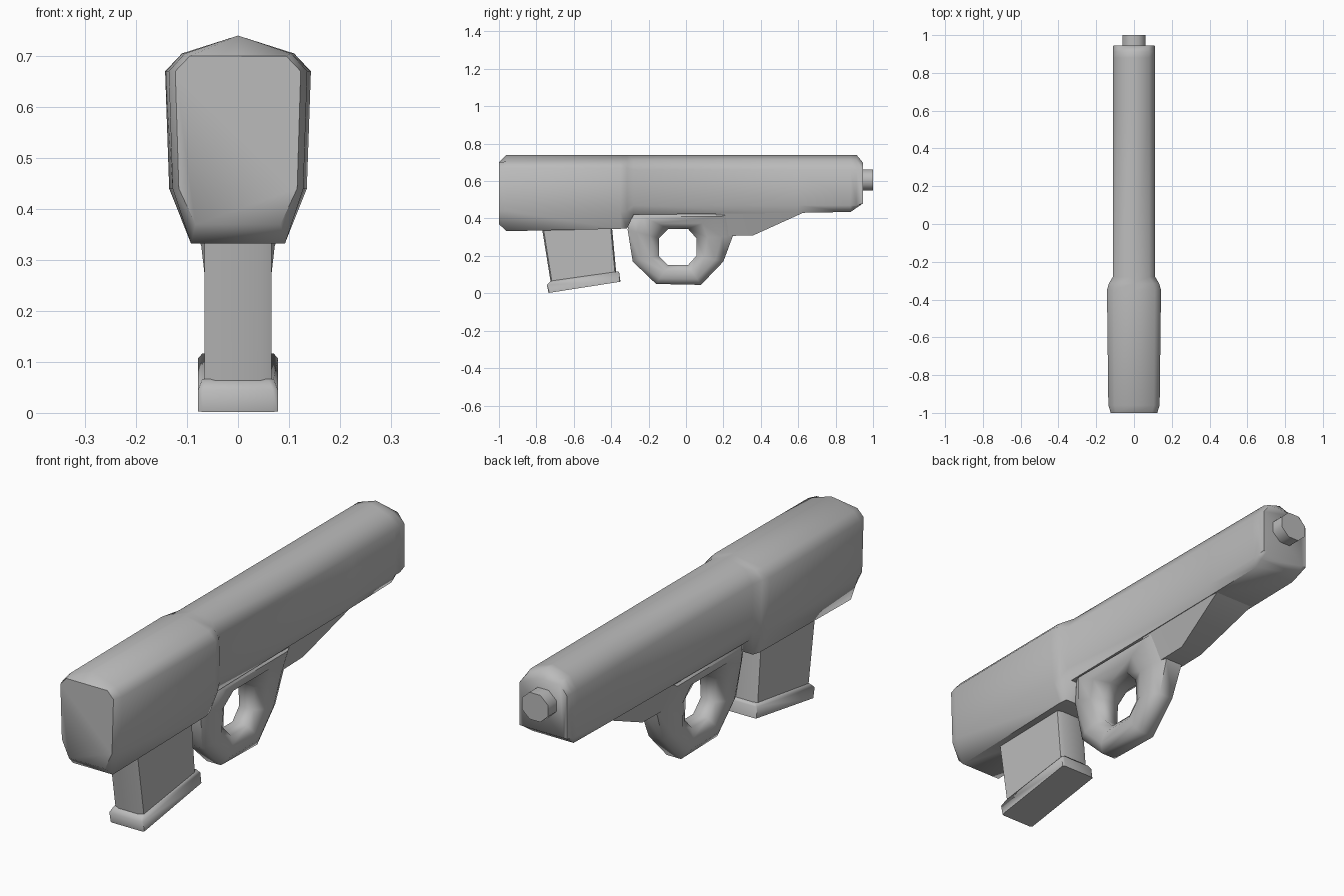
import bpy, bmesh, math

cube = bpy.data.objects.get("Cube")
if cube:
    bpy.data.objects.remove(cube, do_unlink=True)

grey = bpy.data.materials.new("plain_grey")
grey.use_nodes = True
colour = (0.5, 0.5, 0.5, 1)
grey.diffuse_color = colour
grey.node_tree.nodes["Principled BSDF"].inputs["Base Color"].default_value = colour


def loft(name, rings, closed=False, angle=60):
    """Skin a list of equal rings; cap the ends unless the loft closes on itself."""
    bm = bmesh.new()
    loops = [[bm.verts.new(p) for p in ring] for ring in rings]
    n = len(loops[0])
    pairs = list(zip(loops, loops[1:]))
    if closed:
        pairs.append((loops[-1], loops[0]))
    else:
        bm.faces.new(loops[0])
        bm.faces.new(loops[-1])
    for a, b in pairs:
        for i in range(n):
            j = (i + 1) % n
            bm.faces.new((a[i], a[j], b[j], b[i]))
    bmesh.ops.recalc_face_normals(bm, faces=bm.faces)
    mesh = bpy.data.meshes.new(name)
    bm.to_mesh(mesh)
    bm.free()
    mesh.materials.append(grey)
    obj = bpy.data.objects.new(name, mesh)
    bpy.context.collection.objects.link(obj)
    bpy.ops.object.select_all(action='DESELECT')
    obj.select_set(True)
    bpy.context.view_layer.objects.active = obj
    bpy.ops.object.shade_smooth_by_angle(angle=math.radians(angle))
    return obj


def mirrored(half, y, scale=1, low=0, high=1):
    """Full cross-section from its +x half, with its height limited."""
    full = half + [(-x, z) for x, z in reversed(half) if x > 0]
    return [(x * scale, y, min(max(z, low), high)) for x, z in full]


# Main body: wide forward shroud stepping down to a slim rear
wide = [(0, 0.74), (0.11, 0.705), (0.143, 0.67), (0.135, 0.44), (0.097, 0.332)]
slim = [(0, 0.74), (0.08, 0.713), (0.112, 0.66), (0.112, 0.47), (0.095, 0.42)]
loft("body", [
    mirrored(wide, -1.0, 0.86, 0.37, 0.70),
    mirrored(wide, -0.96, 0.95),
    mirrored(wide, -0.35, 1.0, 0.345),
    mirrored(wide, -0.315, 0.93, 0.347),
    mirrored(slim, -0.28),
    mirrored(slim, 0.6, 1, 0.43),
    mirrored(slim, 0.88, 1, 0.435),
    mirrored(slim, 0.912, 1, 0.457),
    mirrored(slim, 0.945, 0.98, 0.48, 0.70),
])

# Rear stub
loft("rear_stub", [
    [(r * math.cos(math.tau * (i + 0.5) / 8), y,
      0.605 + r * 0.92 * math.sin(math.tau * (i + 0.5) / 8)) for i in range(8)]
    for y, r in ((0.9, 0.066), (1.0, 0.066))
])


# Ring guard: outer and inner outlines joined by a rounded section
def guard_width(z):
    return 0.055 + max(0, z - 0.27) * 0.3


outer = [(-0.29, 0.44), (-0.312, 0.34), (-0.285, 0.17), (-0.16, 0.05),
         (0.08, 0.045), (0.2, 0.17), (0.25, 0.305), (0.27, 0.44)]
inner = [(-0.095, 0.345), (-0.145, 0.295), (-0.145, 0.2), (-0.095, 0.15),
         (0.01, 0.15), (0.055, 0.2), (0.055, 0.295), (0.01, 0.345)]
section = [(0.6, 0), (1, 0.3), (1, 0.7), (0.6, 1), (-0.6, 1), (-1, 0.7), (-1, 0.3), (-0.6, 0)]
rings = []
for (oy, oz), (iy, iz) in zip(outer, inner):
    ring = []
    for side, t in section:
        z = oz + (iz - oz) * t
        ring.append((side * guard_width(z), oy + (iy - oy) * t, z))
    rings.append(ring)
loft("ring_guard", rings, closed=True)

# Sloped rib running from the guard back to the body
loft("under_rib", [
    [(-0.1, y, 0.45), (-w, y, z), (w, y, z), (0.1, y, 0.45)]
    for y, z, w in ((0.16, 0.305, 0.05), (0.36, 0.31, 0.05), (0.63, 0.432, 0.09))
])


# Slanted forward handle with bevelled corners, and its foot plate
def slab(w, front, back, cut):
    """Bevelled rectangle between a front and a back (y, z) point."""
    (fy, fz), (by, bz) = front, back
    outline = [(w - cut, 0), (w, cut), (w, 1 - cut), (w - cut, 1)]
    outline += [(-x, t) for x, t in reversed(outline)]
    return [(x, fy + (by - fy) * t, fz + (bz - fz) * t) for x, t in outline]


loft("handle", [
    slab(0.066, (-0.775, 0.38), (-0.4, 0.40), 0.02),
    slab(0.066, (-0.722, 0.05), (-0.372, 0.10), 0.02),
])
loft("foot_plate", [
    slab(0.07, (-0.722, 0.066), (-0.362, 0.117), 0.01),
    slab(0.078, (-0.744, 0.045), (-0.357, 0.108), 0.01),
    slab(0.078, (-0.735, 0.002), (-0.35, 0.062), 0.01),
])
